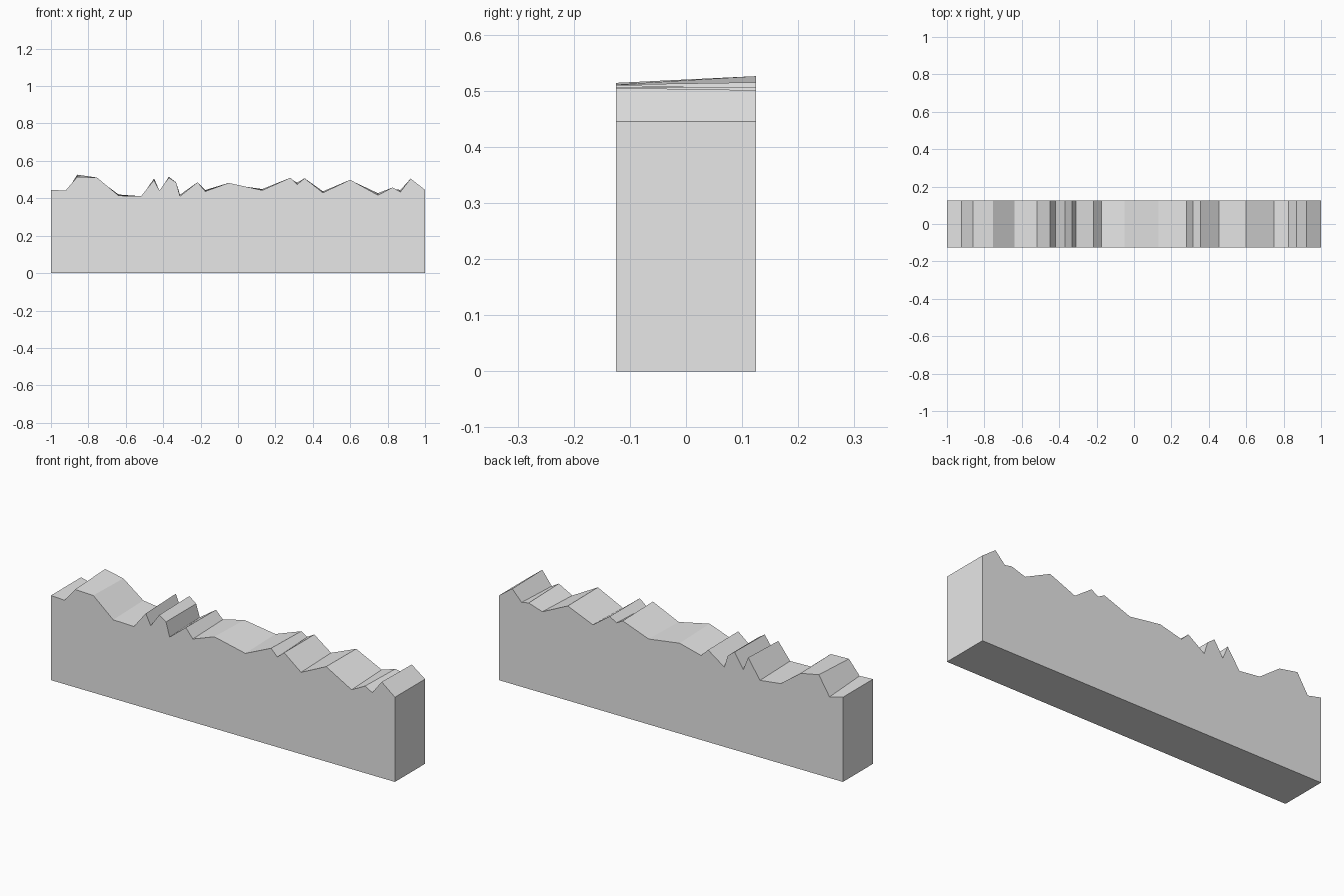
import bpy
import bmesh

cube = bpy.data.objects.get("Cube")
if cube:
    bpy.data.objects.remove(cube, do_unlink=True)

HALF_DEPTH = 0.125

# Ridge line from left to right: x, front height, how much the back edge differs
ridge = [
    (-1, .445, 0), (-.922, .441, -.015), (-.86, .514, .012), (-.754, .511, -.006),
    (-.638, .414, .006), (-.518, .411, -.006), (-.449, .498, .008), (-.42, .441, -.006),
    (-.37, .511, .004), (-.331, .485, 0), (-.31, .411, .008), (-.216, .486, -.002),
    (-.175, .437, .007), (-.05, .482, -.007), (.13, .443, .006), (.28, .51, -.006),
    (.316, .474, .01), (.356, .507, 0), (.454, .43, .007), (.6, .499, -.002),
    (.748, .417, .01), (.827, .458, -.006), (.868, .434, .01), (.923, .505, -.004),
    (1, .445, 0),
]


def make_material(name, color):
    mat = bpy.data.materials.new(name)
    mat.use_nodes = True
    mat.diffuse_color = color
    mat.node_tree.nodes["Principled BSDF"].inputs["Base Color"].default_value = color
    return mat


def add_outline(bm, y, heights):
    """Closed outline: base corners followed by the ridge, right to left."""
    points = [(ridge[0][0], 0), (ridge[-1][0], 0)] + list(reversed(heights))
    return [bm.verts.new((x, y, z)) for x, z in points]


def build_ridge_block(name, material):
    bm = bmesh.new()
    front = add_outline(bm, -HALF_DEPTH, [(x, z) for x, z, rise in ridge])
    back = add_outline(bm, HALF_DEPTH, [(x, z + rise) for x, z, rise in ridge])

    # Front and back walls
    bm.faces.new(front)
    bm.faces.new(list(reversed(back)))

    # Base, ends and ridge slopes join the two walls
    count = len(front)
    for i in range(count):
        following = (i + 1) % count
        bm.faces.new((front[i], back[i], back[following], front[following]))

    bmesh.ops.recalc_face_normals(bm, faces=bm.faces[:])
    mesh = bpy.data.meshes.new(name)
    bm.to_mesh(mesh)
    bm.free()
    mesh.materials.append(material)
    block = bpy.data.objects.new(name, mesh)
    bpy.context.collection.objects.link(block)
    return block


stone = make_material("light_grey_stone", (.8, .8, .8, 1))
build_ridge_block("jagged_ridge_block", stone)
